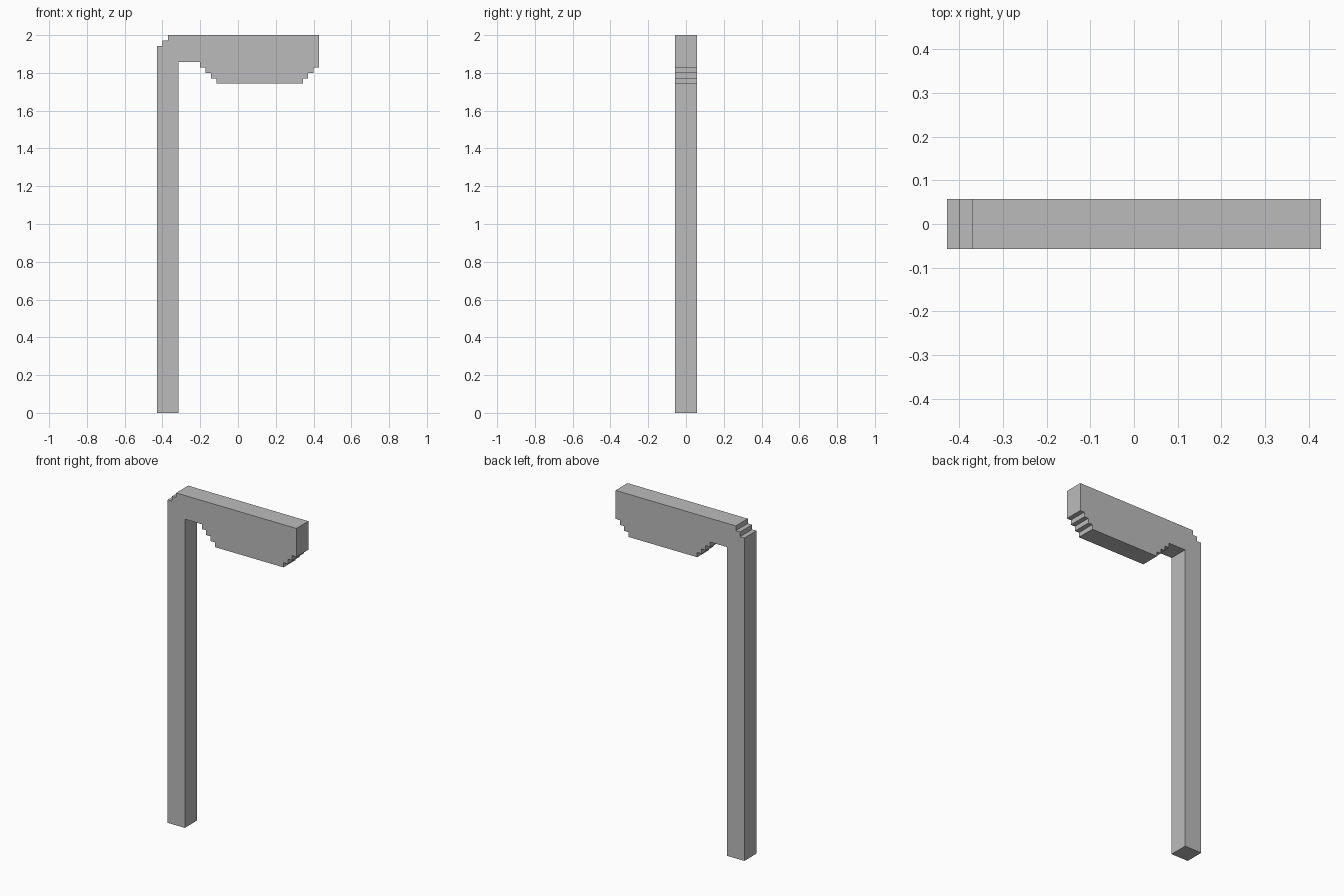
import bpy
import bmesh

if "Cube" in bpy.data.objects:
    bpy.data.objects.remove(bpy.data.objects["Cube"])

U = 2 / 70          # one block of the stepped design
HALF_DEPTH = 2 * U

# Grey metal
grey = bpy.data.materials.new("grey_metal")
grey.diffuse_color = (0.5, 0.5, 0.5, 1)
grey.use_nodes = True
grey.node_tree.nodes["Principled BSDF"].inputs["Base Color"].default_value = grey.diffuse_color


def stairs(x, z, n, first, dx, dz):
    """Corner points of n steps from (x, z); first is the axis moved first."""
    pts = []
    for _ in range(n):
        for axis in (first, "z" if first == "x" else "x"):
            if axis == "x":
                x += dx
            else:
                z += dz
            pts.append((x, z))
    return pts


# Side outline in blocks: post, underside of arm, stepped lamp head, stepped back corner
outline = [(-15, 0), (-11, 0), (-11, 65), (-7, 65)]
outline += stairs(-7, 65, 3, "z", 1, -1)
outline += [(-4, 61), (12, 61)]
outline += stairs(12, 61, 3, "z", 1, 1)
outline += [(15, 70), (-13, 70)]
outline += stairs(-13, 70, 2, "z", -1, -1)

# Post and lamp head as one extruded body
bm = bmesh.new()
face = bm.faces.new([bm.verts.new((x * U, -HALF_DEPTH, z * U)) for x, z in outline])
ext = bmesh.ops.extrude_face_region(bm, geom=[face], use_keep_orig=True)
verts = [g for g in ext["geom"] if isinstance(g, bmesh.types.BMVert)]
bmesh.ops.translate(bm, verts=verts, vec=(0, 2 * HALF_DEPTH, 0))
bmesh.ops.recalc_face_normals(bm, faces=bm.faces)

mesh = bpy.data.meshes.new("lamp_post")
bm.to_mesh(mesh)
bm.free()
mesh.materials.append(grey)
bpy.context.collection.objects.link(bpy.data.objects.new("lamp_post", mesh))
